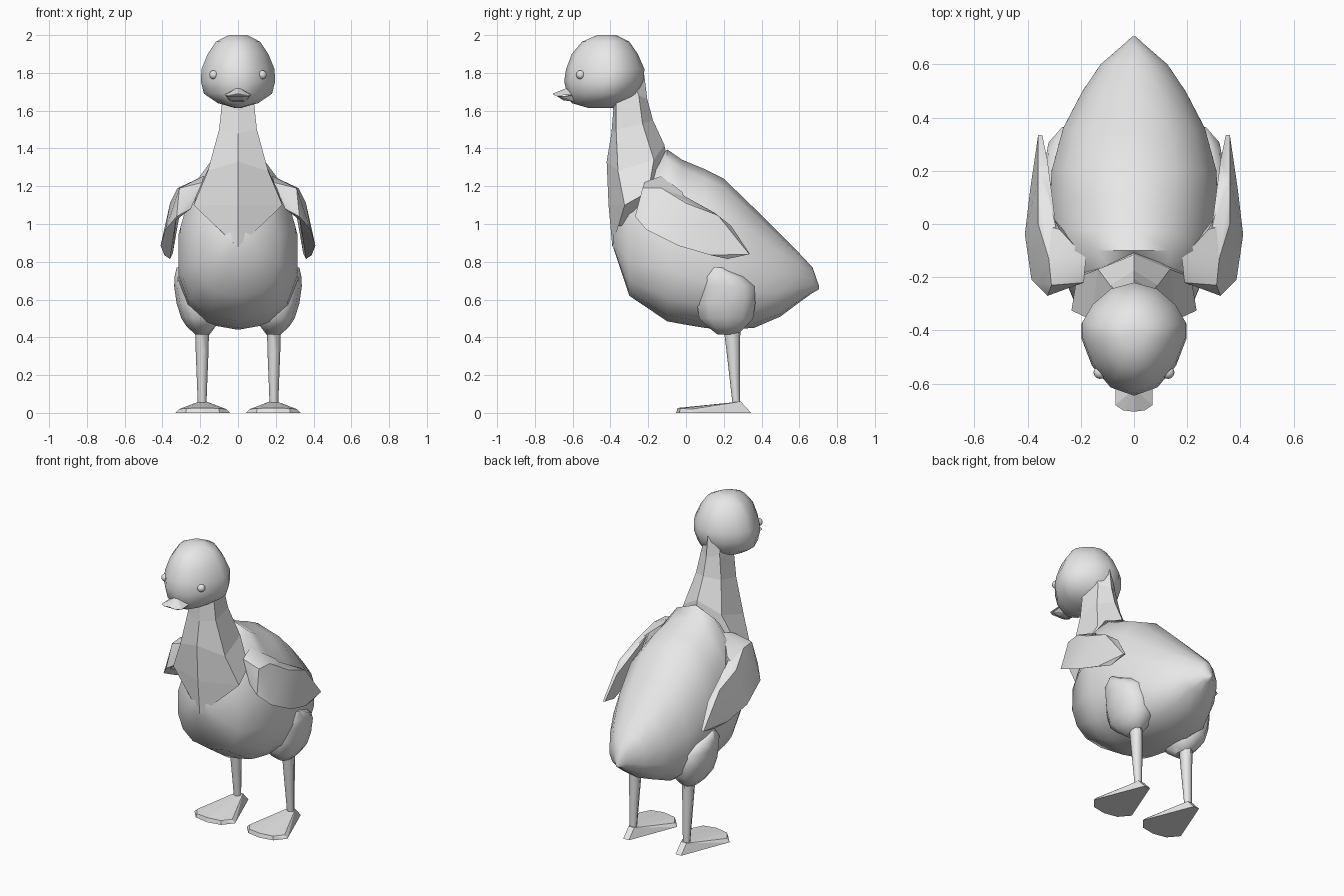
import bpy, bmesh, math

if "Cube" in bpy.data.objects:
    bpy.data.objects.remove(bpy.data.objects["Cube"])

grey = bpy.data.materials.new("light grey")
grey.diffuse_color = (0.8, 0.8, 0.8, 1)
grey.use_nodes = True
grey.node_tree.nodes["Principled BSDF"].inputs["Base Color"].default_value = grey.diffuse_color


def finish(bm, name, smooth=None):
    bmesh.ops.recalc_face_normals(bm, faces=bm.faces)
    me = bpy.data.meshes.new(name)
    bm.to_mesh(me)
    bm.free()
    ob = bpy.data.objects.new(name, me)
    bpy.context.collection.objects.link(ob)
    me.materials.append(grey)
    if smooth:
        bpy.ops.object.select_all(action='DESELECT')
        ob.select_set(True)
        bpy.context.view_layer.objects.active = ob
        bpy.ops.object.shade_smooth_by_angle(angle=math.radians(smooth))
    return ob


def loft(name, rings, smooth=None):
    bm = bmesh.new()
    loops = [[bm.verts.new(p) for p in r] for r in rings]
    for a, b in zip(loops, loops[1:]):
        n = len(a)
        for i in range(n):
            j = (i + 1) % n
            bm.faces.new((a[i], a[j], b[j], b[i]))
    bm.faces.new(loops[0])
    bm.faces.new(loops[-1])
    return finish(bm, name, smooth)


def hull(name, pts, smooth=None):
    bm = bmesh.new()
    vs = [bm.verts.new(p) for p in pts]
    out = bmesh.ops.convex_hull(bm, input=vs)
    junk = set(out["geom_interior"] + out["geom_unused"])
    bmesh.ops.delete(bm, geom=[v for v in junk if isinstance(v, bmesh.types.BMVert)],
                     context='VERTS')
    return finish(bm, name, smooth)


def power(v, e):
    return math.copysign(abs(v) ** e, v)


# Body: egg-shaped slices along y (y, bottom, top, half width)
slices = [(-.383, .87, .98, .05), (-.30, .62, 1.19, .225), (-.10, .485, 1.395, .312),
          (-.02, .47, 1.34, .322), (.10, .45, 1.29, .322), (.20, .44, 1.24, .316),
          (.36, .45, 1.085, .272), (.50, .51, .945, .197), (.60, .585, .845, .128),
          (.67, .635, .77, .045), (.705, .655, .67, .006)]
rings = []
for y, lo, hi, w in slices:
    mid = lo + .42 * (hi - lo)
    ring = []
    for i in range(14):
        a = 2 * math.pi * i / 14 + math.pi / 2
        c, s = math.cos(a), math.sin(a)
        if s > 0:
            ring.append((w * power(c, .85 if y > 0 else 1), y, mid + (hi - mid) * s))
        else:
            ring.append((w * power(c, .8), y, mid + (mid - lo) * power(s, .85)))
    rings.append(ring)
loft("body", rings, 60)

# Neck: faceted tube with front, front side, back side and back edges, ending in a V bib
neck = [[(0, -.39, 1.74), (.07, -.37, 1.74), (.05, -.29, 1.78), (0, -.225, 1.82)],
        [(0, -.385, 1.6), (.085, -.37, 1.64), (.065, -.25, 1.68), (0, -.205, 1.66)],
        [(0, -.395, 1.48), (.10, -.37, 1.5), (.09, -.23, 1.53), (0, -.175, 1.55)],
        [(0, -.42, 1.33), (.16, -.36, 1.28), (.135, -.17, 1.34), (0, -.115, 1.42)],
        [(0, -.41, 1.1), (.235, -.325, 1.1), (.215, -.2, 1.17), (0, -.08, 1.25)],
        [(0, -.39, .877), (.118, -.358, .988), (.1, -.2, 1.0), (0, -.1, 1.1)]]
loft("neck", [r + [(-x, y, z) for x, y, z in r[2:0:-1]] for r in neck])

# Head: stacked rings (z, front y, back y, half width), tapered to front and back
levels = [(1.615, -.52, -.37, .02), (1.64, -.605, -.31, .11), (1.69, -.63, -.25, .185),
          (1.755, -.645, -.225, .202), (1.82, -.635, -.22, .198), (1.90, -.605, -.255, .165),
          (1.965, -.55, -.30, .12), (2.0, -.47, -.37, .05)]
rings = []
for z, f, b, w in levels:
    mid = f + .6 * (b - f)
    ring = []
    for i in range(14):
        t = 2 * math.pi * i / 14
        c = math.cos(t)
        reach, e = (f - mid, 1.25) if c > 0 else (b - mid, 1.45)
        ring.append((w * math.sin(t), mid + reach * abs(c) ** e, z))
    rings.append(ring)
loft("head", rings, 50)

# Bill: ridged upper half and shallow lower half
hull("upper_bill", [(0, -.62, 1.725), (0, -.705, 1.69)]
     + [(s * x, y, z) for s in (-1, 1) for x, y, z in
        [(.07, -.59, 1.685), (.07, -.68, 1.68), (.04, -.70, 1.682)]])
hull("lower_bill", [(s * x, y, z) for s in (-1, 1) for x, y, z in
                    [(.065, -.59, 1.68), (.06, -.665, 1.677), (.03, -.685, 1.678),
                     (.03, -.65, 1.655), (.04, -.58, 1.645)]])

for s, side in ((-1, "left"), (1, "right")):
    # Eye
    bm = bmesh.new()
    bmesh.ops.create_uvsphere(bm, u_segments=12, v_segments=8, radius=.024)
    bmesh.ops.translate(bm, vec=(s * .128, -.558, 1.79), verts=bm.verts)
    finish(bm, side + "_eye", 60)

    # Shoulder: joins the blade to the body beside the neck
    shoulder = [(.19, -.22, 1.22), (.18, -.13, 1.255), (.25, -.24, 1.08), (.28, -.02, 1.17),
                (.30, .02, 1.05), (.325, -.27, 1.04), (.38, -.21, .98), (.31, -.23, 1.19),
                (.32, -.13, 1.19), (.36, 0, 1.10)]
    hull(side + "_shoulder", [(s * x, y, z) for x, y, z in shoulder], 35)

    # Wing: thin blade swept down and back
    wing = [(.29, -.03, 1.16), (.33, .15, 1.06), (.325, .24, .99), (.345, .335, .845),
            (.36, .335, .84), (.36, .22, .815), (.39, .13, .835), (.41, -.04, .885),
            (.385, -.21, .97), (.325, -.27, 1.04), (.31, -.23, 1.18), (.32, -.13, 1.19),
            (.36, 0, 1.11), (.36, .17, 1.045)]
    hull(side + "_wing", [(s * x, y, z) for x, y, z in wing], 35)

    # Thigh: rounded drumstick (z, y centre, y radius, inner x, outer x)
    thigh = [(.415, .22, .055, .15, .225), (.455, .215, .105, .12, .27),
             (.50, .212, .15, .10, .30), (.58, .213, .162, .10, .325),
             (.67, .215, .155, .12, .338), (.72, .19, .12, .16, .336),
             (.77, .17, .03, .22, .325)]
    loft(side + "_thigh",
         [[(s * ((a + b) / 2 + (b - a) / 2 * power(math.cos(t), .8)), y + r * math.sin(t), z)
           for t in [2 * math.pi * i / 10 for i in range(10)]]
          for z, y, r, a, b in thigh], 50)

    # Shin: tapered tube
    shin = [(.46, .243, .045, .037), (.33, .25, .036, .034), (.05, .266, .02, .023)]
    loft(side + "_shin",
         [[(s * .19 + w * math.cos(t), y + r * math.sin(t), z)
           for t in [2 * math.pi * i / 8 for i in range(8)]] for z, y, r, w in shin], 50)

    # Webbed foot: wedge with a rounded front and narrow heel
    foot = [(.145, .03, 0), (.09, -.035, 0), (0, -.052, 0), (.02, .345, 0),
            (.125, .03, .02), (.085, -.03, .024), (0, -.045, .026),
            (.022, .25, .055), (.02, .29, .06)]
    hull(side + "_foot", [(s * .187 + m * x, y, z) for m in (-1, 1) for x, y, z in foot])
